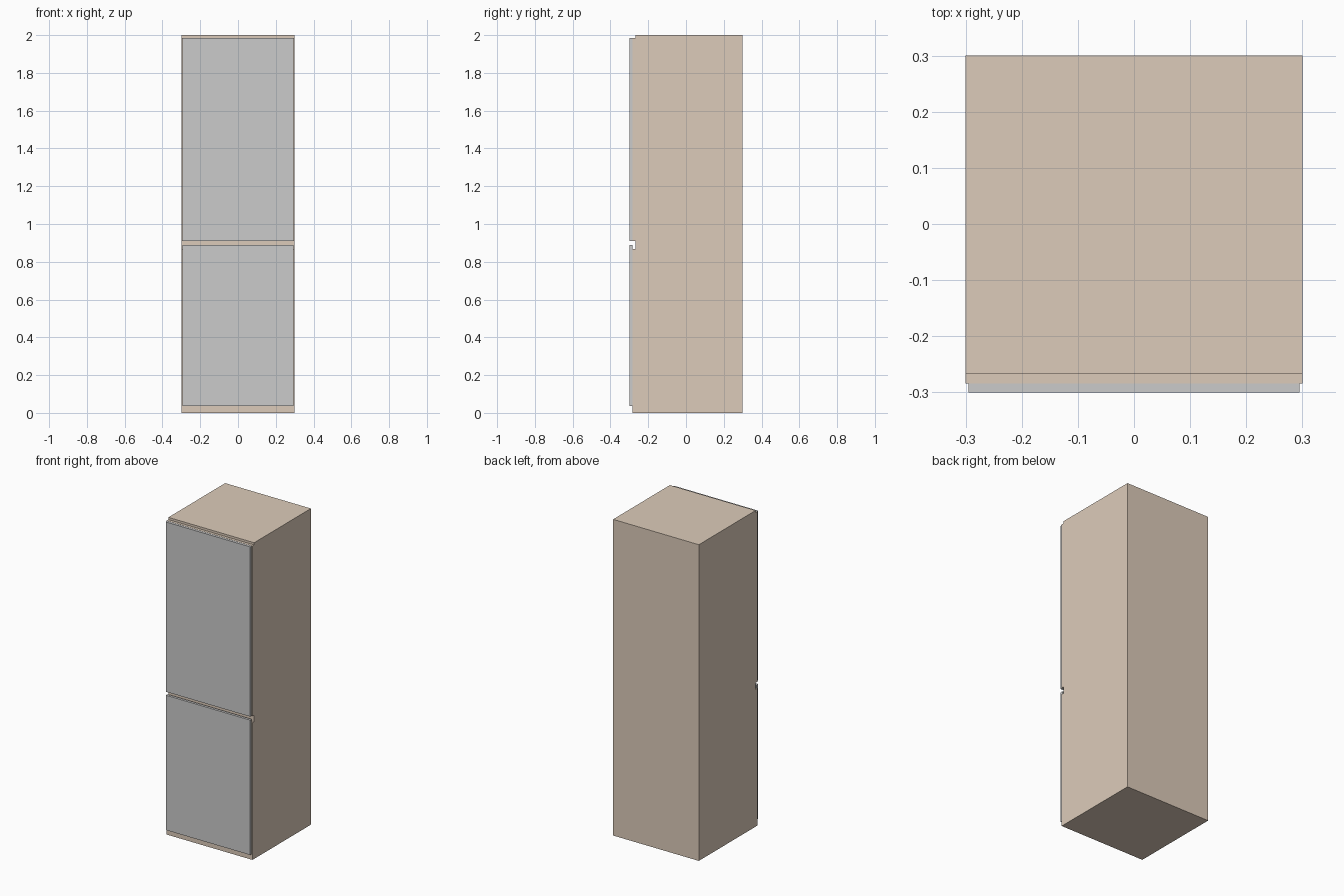
import bpy, bmesh

if "Cube" in bpy.data.objects:
    bpy.data.objects.remove(bpy.data.objects["Cube"])

def material(name, color):
    m = bpy.data.materials.new(name)
    m.diffuse_color = color
    m.use_nodes = True
    m.node_tree.nodes["Principled BSDF"].inputs["Base Color"].default_value = m.diffuse_color
    return m

def extrude_profile(name, profile, half_width, mat=None):
    """Extrude a (y, z) side profile symmetrically along x."""
    bm = bmesh.new()
    face = bm.faces.new([bm.verts.new((-half_width, y, z)) for y, z in profile])
    ext = bmesh.ops.extrude_face_region(bm, geom=[face])
    moved = [v for v in ext["geom"] if isinstance(v, bmesh.types.BMVert)]
    bmesh.ops.translate(bm, vec=(2 * half_width, 0, 0), verts=moved)
    bmesh.ops.recalc_face_normals(bm, faces=bm.faces)
    mesh = bpy.data.meshes.new(name)
    bm.to_mesh(mesh)
    bm.free()
    ob = bpy.data.objects.new(name, mesh)
    bpy.context.collection.objects.link(ob)
    if mat:
        mesh.materials.append(mat)
    return ob

FRONT, BACK, DOOR_FRONT, GROOVE = -0.284, 0.3, -0.3, -0.267
wood = material("beige_wood", (0.72, 0.60, 0.49, 1))

# Cabinet carcass with finger-grip recesses behind the door tops
extrude_profile("cabinet_body", [
    (FRONT, 0), (BACK, 0), (BACK, 2), (GROOVE, 2),
    (GROOVE, 1.986), (FRONT, 1.986),
    (FRONT, 0.91), (GROOVE, 0.91), (GROOVE, 0.868), (FRONT, 0.868),
], 0.3, wood)

# Two flat door panels
for name, z0, z1 in (("lower_door", 0.036, 0.889), ("upper_door", 0.911, 1.985)):
    extrude_profile(name, [(DOOR_FRONT, z0), (FRONT, z0),
                           (FRONT, z1), (DOOR_FRONT, z1)], 0.295)
